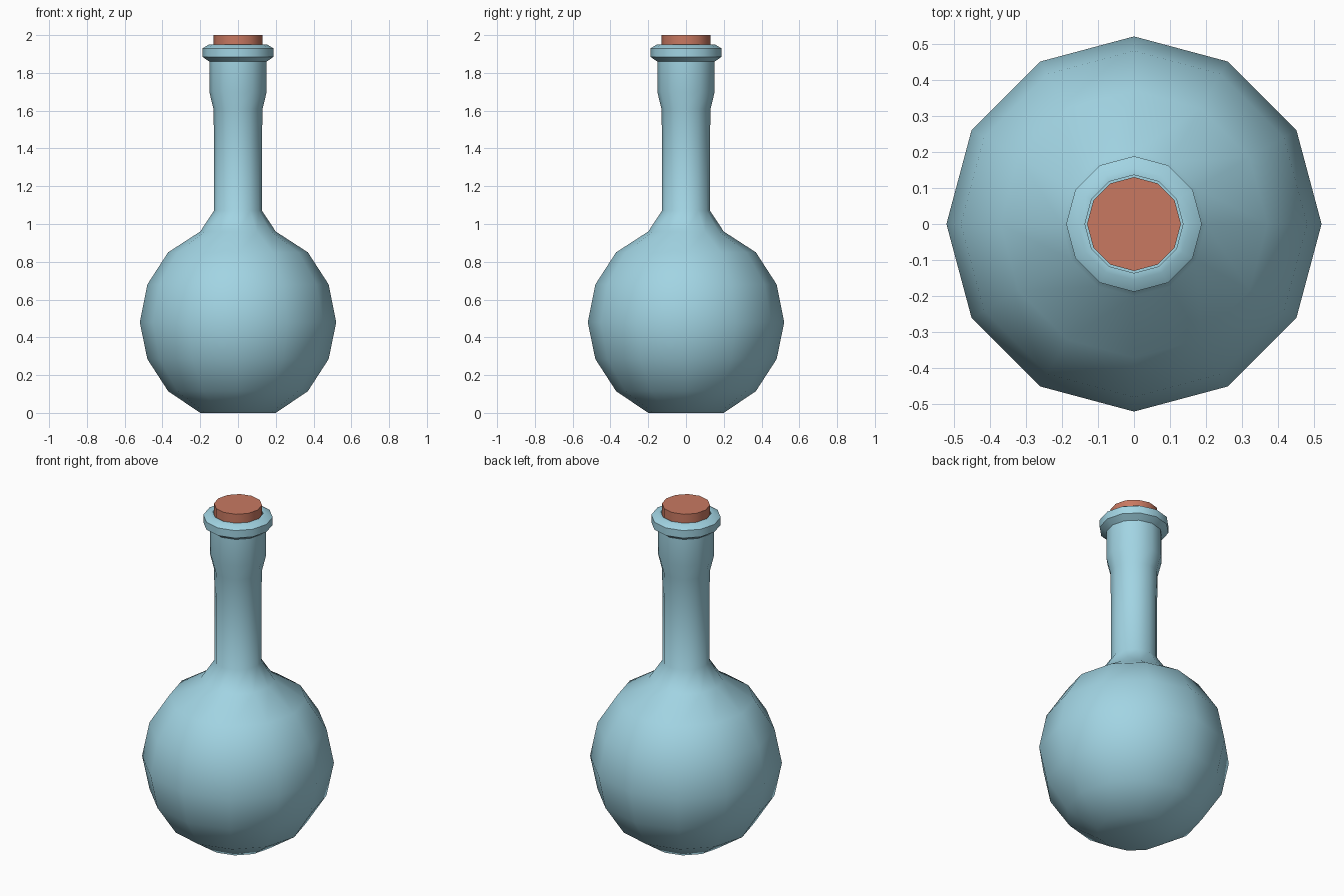
import bpy, bmesh, math

if "Cube" in bpy.data.objects:
    bpy.data.objects.remove(bpy.data.objects["Cube"])

SIDES = 12


def material(name, color):
    m = bpy.data.materials.new(name)
    m.diffuse_color = color
    m.use_nodes = True
    m.node_tree.nodes["Principled BSDF"].inputs["Base Color"].default_value = m.diffuse_color
    return m


def lathe(name, profile, mat):
    """Revolve a (radius, z) profile and cap both ends."""
    bm = bmesh.new()
    rings = []
    for r, z in profile:
        rings.append([bm.verts.new((r * math.cos(2 * math.pi * i / SIDES),
                                    r * math.sin(2 * math.pi * i / SIDES), z))
                      for i in range(SIDES)])
    for low, high in zip(rings, rings[1:]):
        for i in range(SIDES):
            j = (i + 1) % SIDES
            bm.faces.new((low[i], low[j], high[j], high[i]))
    bm.faces.new(rings[0][::-1])
    bm.faces.new(rings[-1])
    bmesh.ops.recalc_face_normals(bm, faces=bm.faces)
    mesh = bpy.data.meshes.new(name)
    bm.to_mesh(mesh)
    bm.free()
    mesh.materials.append(mat)
    obj = bpy.data.objects.new(name, mesh)
    bpy.context.collection.objects.link(obj)
    bpy.ops.object.select_all(action='DESELECT')
    obj.select_set(True)
    bpy.context.view_layer.objects.active = obj
    bpy.ops.object.shade_smooth_by_angle(angle=math.radians(42))
    return obj


glass = material("glass", (0.36, 0.66, 0.77, 1))
cork_mat = material("cork", (0.58, 0.19, 0.12, 1))

# Round flask with long neck, flared collar, lip and hollow mouth
lathe("bottle", [
    (0.20, 0.0), (0.37, 0.115), (0.48, 0.285), (0.52, 0.48),
    (0.48, 0.68), (0.37, 0.85), (0.20, 0.96),
    (0.127, 1.07), (0.127, 1.45), (0.13, 1.61), (0.152, 1.70), (0.152, 1.86),
    (0.188, 1.885), (0.188, 1.93), (0.155, 1.95), (0.136, 1.95),
    (0.136, 1.78)], glass)

# Stopper sitting in the mouth
lathe("cork", [(0.13, 1.79), (0.13, 2.0)], cork_mat)
